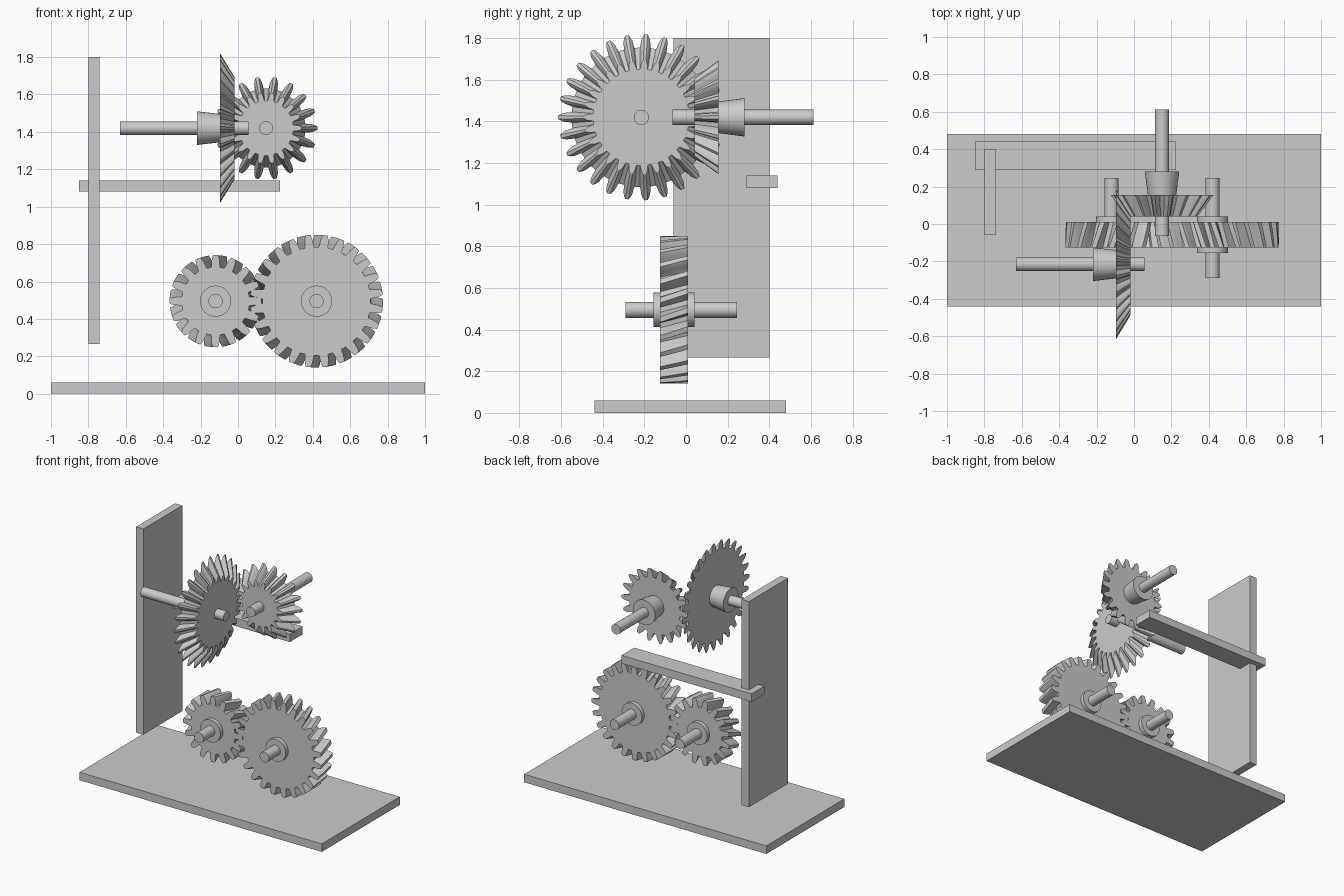
import bpy, bmesh
from math import pi, cos, sin, tan, radians

if "Cube" in bpy.data.objects:
    bpy.data.objects.remove(bpy.data.objects["Cube"])


def finish(name, bm, smooth=True):
    bmesh.ops.recalc_face_normals(bm, faces=bm.faces[:])
    mesh = bpy.data.meshes.new(name)
    bm.to_mesh(mesh)
    bm.free()
    ob = bpy.data.objects.new(name, mesh)
    bpy.context.collection.objects.link(ob)
    if smooth:
        bpy.ops.object.select_all(action='DESELECT')
        ob.select_set(True)
        bpy.context.view_layer.objects.active = ob
        bpy.ops.object.shade_smooth_by_angle(angle=radians(25))
    return ob


def box(name, x, y, z):
    bm = bmesh.new()
    bmesh.ops.create_cube(bm, size=1)
    for v in bm.verts:
        for i, (a, b) in enumerate((x, y, z)):
            v.co[i] = (a + b) / 2 + v.co[i] * (b - a)
    return finish(name, bm, False)


def loft(name, axis, centre, profile, sections):
    """Skin a polar profile [(angle, radius)] through (position, scale, twist)."""
    bm = bmesh.new()
    rings = []
    for t, s, twist in sections:
        ring = []
        for a, r in profile:
            u = centre[0] + r * s * cos(a + twist)
            v = centre[1] + r * s * sin(a + twist)
            ring.append(bm.verts.new((u, t, v) if axis == 'y' else (t, u, v)))
        rings.append(ring)
    n = len(profile)
    for lo, hi in zip(rings, rings[1:]):
        for i in range(n):
            j = (i + 1) % n
            bm.faces.new((lo[i], lo[j], hi[j], hi[i]))
    bm.faces.new(rings[0])
    bm.faces.new(rings[-1])
    return finish(name, bm)


def rod(name, axis, centre, t0, t1, r0, r1=None, n=32):
    circle = [(2 * pi * i / n, 1) for i in range(n)]
    return loft(name, axis, centre, circle, [(t0, r0, 0), (t1, r1 or r0, 0)])


def teeth(count, root, pitch, tip, tip_half, start):
    """Gear outline with the first tooth centred on angle start."""
    q = pitch + (tip - pitch) * 0.5
    shape = ((-.34, root), (-.31, root + .15 * (pitch - root)), (-.25, pitch),
             (-(.25 + tip_half) / 2 - .015, q), (-tip_half, tip))
    shape = shape + tuple((-f, r) for f, r in reversed(shape))
    step = 2 * pi / count
    return [(start + (k + f) * step, r) for k in range(count) for f, r in shape]


# frame plates
box("base_plate", (-1, 1), (-.44, .48), (0, .06))
box("upright_plate", (-.80, -.74), (-.06, .40), (.265, 1.80))
box("cross_bar", (-.85, .225), (.29, .44), (1.08, 1.14))

# helical gear pair on parallel shafts
Y0, Y1, STEPS = -.125, .01, 6
for label, x, count, pitch, tip, hand, start in (
        ("small", -.12, 16, .216, .246, -1, 0),
        ("large", .42, 24, .324, .355, 1, pi + pi / 24)):
    twist = hand * (Y1 - Y0) * tan(radians(17)) / pitch
    outline = teeth(count, pitch - .034, pitch, tip, .14, start)
    c = (x, .495)
    loft(label + "_helical_gear", 'y', c, outline,
         [(Y0 + (Y1 - Y0) * i / STEPS, 1, twist * i / STEPS) for i in range(STEPS + 1)])
    rod(label + "_helical_hub", 'y', c, -.155, .04, .083)
    rod(label + "_helical_shaft", 'y', c, -.29, .245, .038)

# bevel gear pair: teeth taper towards the crossing point of the two shafts
big = (-.215, 1.42)
loft("large_bevel_gear", 'x', big, teeth(27, .335, .37, .399, .09, pi),
     [(-.095, 1, 0), (-.02, .69, 0)])
rod("large_bevel_hub", 'x', big, -.22, -.09, .09, .075)
rod("large_bevel_shaft", 'x', big, -.63, .055, .036)

small = (.15, 1.42)
loft("small_bevel_gear", 'y', small, teeth(18, .211, .245, .275, .09, pi),
     [(.04, .69, 0), (.155, 1, 0)])
rod("small_bevel_hub", 'y', small, .15, .28, .075, .092)
rod("small_bevel_shaft", 'y', small, -.065, .613, .037)
